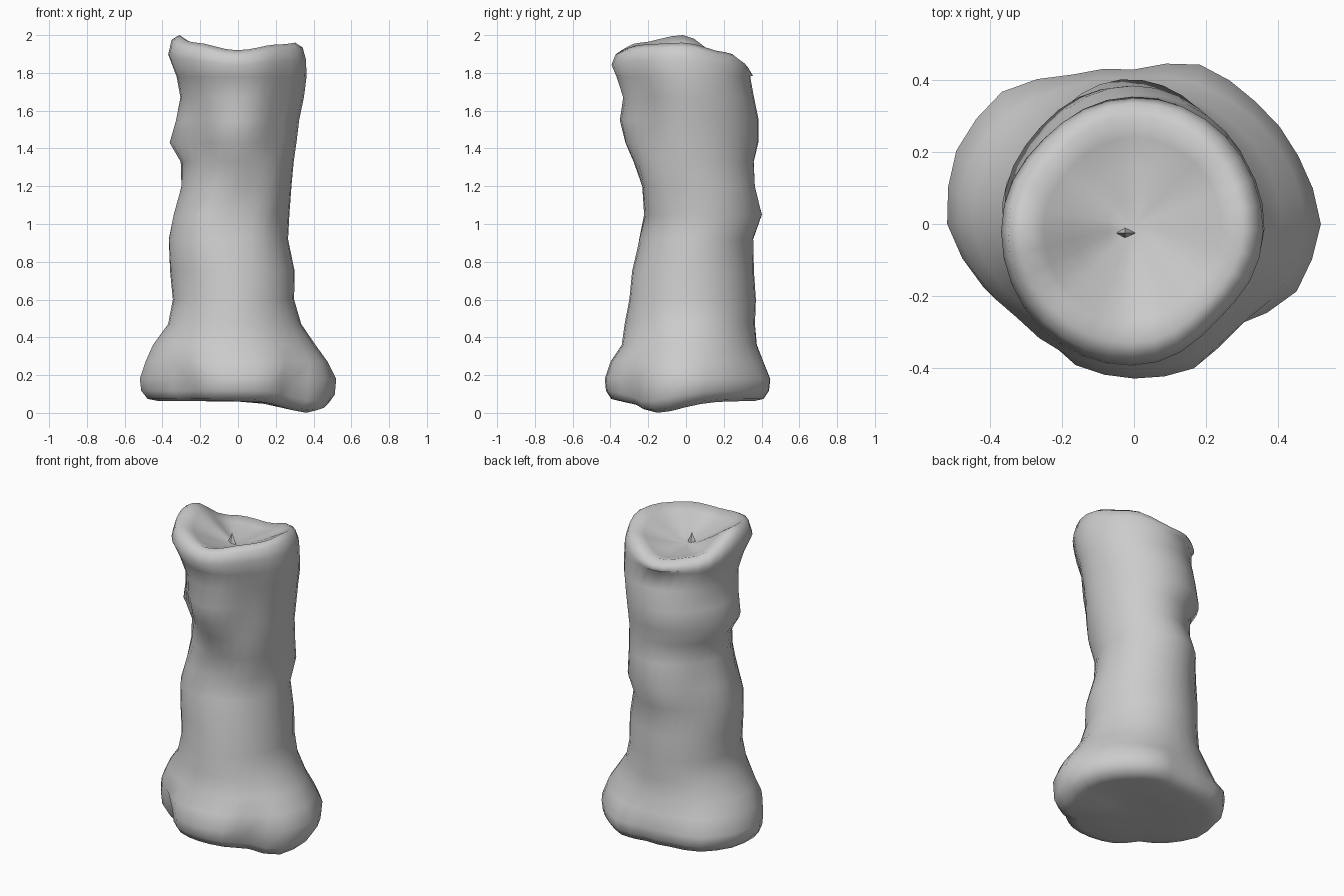
import bpy, bmesh
from math import sin, cos, pi, exp, radians, hypot, atan2

if "Cube" in bpy.data.objects:
    bpy.data.objects.remove(bpy.data.objects["Cube"])

SEG = 32

# silhouette: z, x min, x max, y min, y max
PROFILE = [
    (0.18, -.52, .52, -.43, .43), (0.27, -.49, .475, -.40, .41),
    (0.36, -.45, .41, -.34, .375), (0.47, -.37, .335, -.325, .365),
    (0.60, -.345, .297, -.30, .37), (0.75, -.36, .30, -.285, .36),
    (0.92, -.37, .265, -.24, .36), (1.05, -.35, .272, -.205, .41),
    (1.20, -.305, .283, -.23, .375), (1.33, -.305, .295, -.28, .365),
    (1.43, -.365, .31, -.33, .385), (1.55, -.33, .325, -.355, .385),
    (1.67, -.305, .35, -.335, .36), (1.78, -.325, .365, -.37, .34)]

# lobed root outline: radius every 22.5 degrees
ROOT = [.52, .495, .48, .48, .43, .45, .52, .535, .52, .455, .385, .425,
        .43, .435, .40, .49]
# rim crest height every 45 degrees
CREST = [1.96, 1.91, 1.84, 1.87, 2.0, 1.96, 1.92, 1.95]
# knots and grooves: angle, z, depth, angular width, height
BUMPS = [(135, 1.42, -.01, 18, .12), (105, 1.22, -.02, 18, .15),
         (135, 1.05, -.05, 25, .2), (135, 1.72, .01, 22, .1),
         (225, 1.45, -.07, 28, .13), (225, 1.03, .04, 28, .15),
         (315, 1.55, -.045, 25, .18), (315, 1.80, -.03, 25, .12),
         (315, 1.15, .03, 25, .15)]


def sample(table, a):
    """Smooth periodic lookup by angle."""
    n = len(table)
    t = (a / (2 * pi) % 1) * n
    i, f = int(t), t % 1
    f = f * f * (3 - 2 * f)
    return table[i % n] * (1 - f) + table[(i + 1) % n] * f


def outline(a, x0, x1, y0, y1):
    """Point on an off-centre ellipse filling the given extents."""
    return ((x0 + x1) / 2 + (x1 - x0) / 2 * cos(a),
            (y0 + y1) / 2 + (y1 - y0) / 2 * sin(a))


def root_point(a, s=1.0):
    r = sample(ROOT, a) * s
    return r * cos(a), r * sin(a)


def trunk_point(a, z, ext):
    x, y = outline(a, *ext)
    w = min(1, max(0, (0.50 - z) / 0.32))
    rx, ry = root_point(a)
    if w == 1:
        return rx, ry, z
    # lobes fade out up the trunk
    k = 1 + (hypot(rx, ry) / hypot(.52 * cos(a), .43 * sin(a)) - 1) * w * .5
    d = 0
    for ba, bz, amp, wa, wz in BUMPS:
        da = (atan2(y, x) - radians(ba) + pi) % (2 * pi) - pi
        d += amp * exp(-(da / radians(wa)) ** 2 - ((z - bz) / wz) ** 2)
    k += d / max(hypot(x, y), .1)
    return x * k, y * k, z


def underside(x, y):
    return .062 - .062 * exp(-((x - .38) / .19) ** 2 - ((y + .16) / .2) ** 2)


angles = [2 * pi * i / SEG for i in range(SEG)]
rings = []

# underside and rounded foot
for s, lift in ((.4, 0), (.8, 0), (.92, .012), (.985, .055)):
    ring = []
    for a in angles:
        x, y = root_point(a, s)
        ring.append((x, y, underside(x, y) + lift))
    rings.append(ring)

# trunk
for z, *ext in PROFILE:
    rings.append([trunk_point(a, z, ext) for a in angles])

# saddle-shaped rim turning into the bowl: scale, drop below crest, flattening
for s, drop, flat in ((1.0, .075, .3), (.95, .025, 0), (.84, 0, 0),
                      (.68, .025, .15), (.45, .055, .5), (.2, .08, .85)):
    ring = []
    for a in angles:
        x, y = outline(a, -.37 * s, .36 * s, -.395 * s, .355 * s)
        z = sample(CREST, a) * (1 - flat) + 1.91 * flat - drop
        # flattened back left edge and front right edge
        k = 1
        for c, amp in ((132, .04), (315, .07)):
            k -= amp * exp(-((a - radians(c)) / radians(24)) ** 2)
        ring.append((x * k, y * k, z))
    rings.append(ring)

bm = bmesh.new()
loops = [[bm.verts.new(p) for p in ring] for ring in rings]
for lo, hi in zip(loops, loops[1:]):
    for i in range(SEG):
        j = (i + 1) % SEG
        bm.faces.new((lo[i], lo[j], hi[j], hi[i]))
for loop, z in ((loops[0], .06), (loops[-1], 1.82)):
    c = bm.verts.new((0, -.01, z))
    for i in range(SEG):
        bm.faces.new((loop[i], loop[(i + 1) % SEG], c))
bmesh.ops.recalc_face_normals(bm, faces=bm.faces)
for f in bm.faces:
    f.smooth = True
mesh = bpy.data.meshes.new("trunk")
bm.to_mesh(mesh)
bm.free()
bpy.context.collection.objects.link(bpy.data.objects.new("trunk", mesh))

# little splinter in the bowl
bpy.ops.mesh.primitive_cone_add(vertices=4, radius1=.035, radius2=0, depth=.08,
                                location=(-.025, -.025, 1.85))
splinter = bpy.context.object
splinter.name = "splinter"
splinter.scale = (1, .5, 1)
